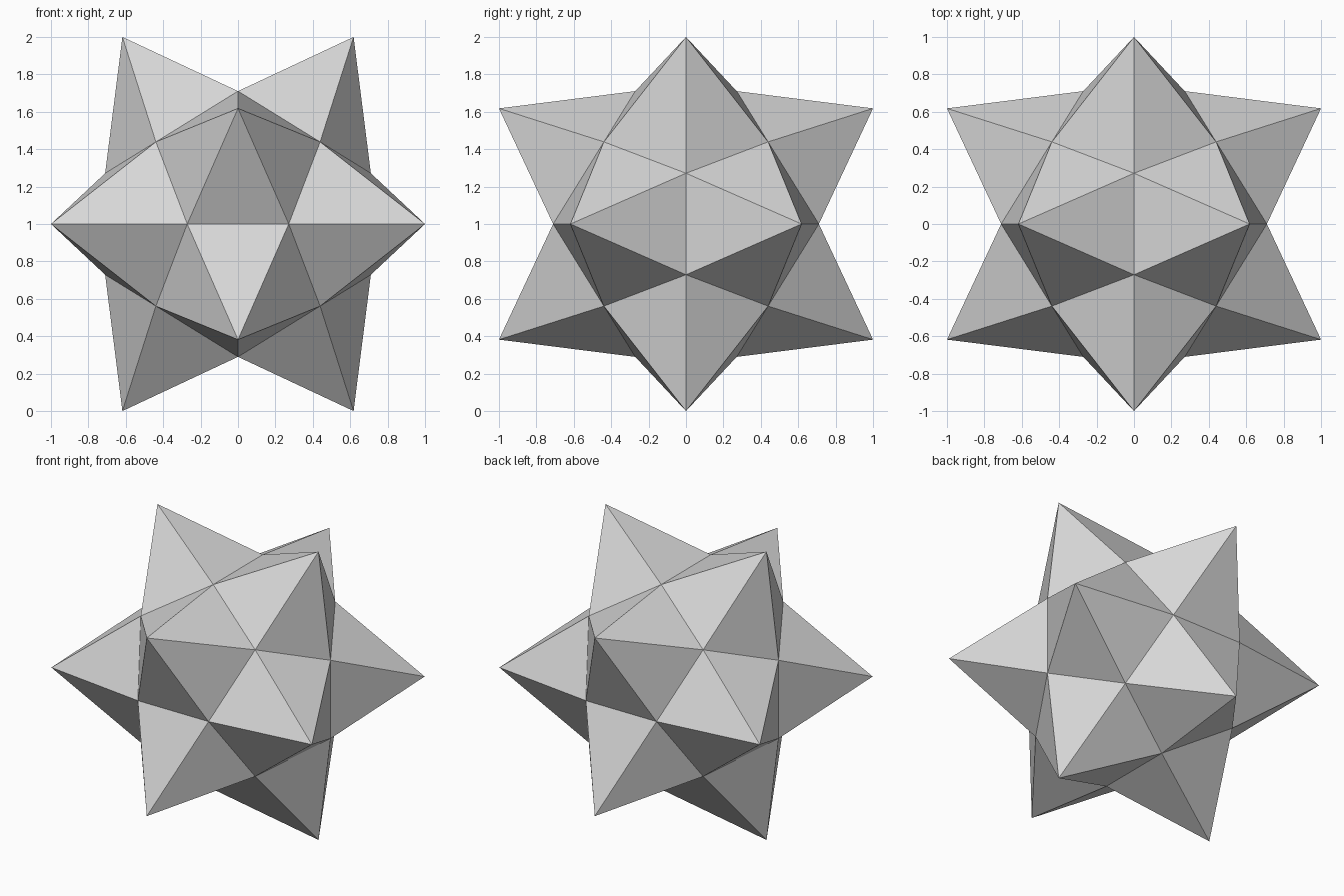
import bpy
import bmesh
from mathutils import Vector

cube = bpy.data.objects.get("Cube")
if cube:
    bpy.data.objects.remove(cube, do_unlink=True)

GOLDEN = (5 ** 0.5 - 1) / 2   # short half-width of the three golden rectangles
DENT = 0.814                  # depth of the valley points relative to the hull faces
CENTRE = Vector((0, 0, 1))

# Material
grey = bpy.data.materials.new("light_grey")
grey.use_nodes = True
colour = (0.68, 0.68, 0.68, 1)
grey.diffuse_color = colour
grey.node_tree.nodes["Principled BSDF"].inputs["Base Color"].default_value = colour

# Spike tips: corners of three crossed golden rectangles, wrapped in a hull
hull = bmesh.new()
for a in (-1, 1):
    for b in (-GOLDEN, GOLDEN):
        for tip in ((a, b, 0), (0, a, b), (b, 0, a)):
            hull.verts.new(tip)
bmesh.ops.convex_hull(hull, input=hull.verts[:])
hull.verts.index_update()
hull.faces.index_update()

# Star: each hull edge becomes two spike faces meeting along a valley
star = bmesh.new()
tips = {v.index: star.verts.new(v.co + CENTRE) for v in hull.verts}
valleys = {f.index: star.verts.new(f.calc_center_median() * DENT + CENTRE)
           for f in hull.faces}
for edge in hull.edges:
    first, second = (valleys[f.index] for f in edge.link_faces)
    for vert in edge.verts:
        star.faces.new((tips[vert.index], first, second))
bmesh.ops.recalc_face_normals(star, faces=star.faces[:])

mesh = bpy.data.meshes.new("spiked_star")
star.to_mesh(mesh)
star.free()
hull.free()
mesh.materials.append(grey)
bpy.context.collection.objects.link(bpy.data.objects.new("spiked_star", mesh))
